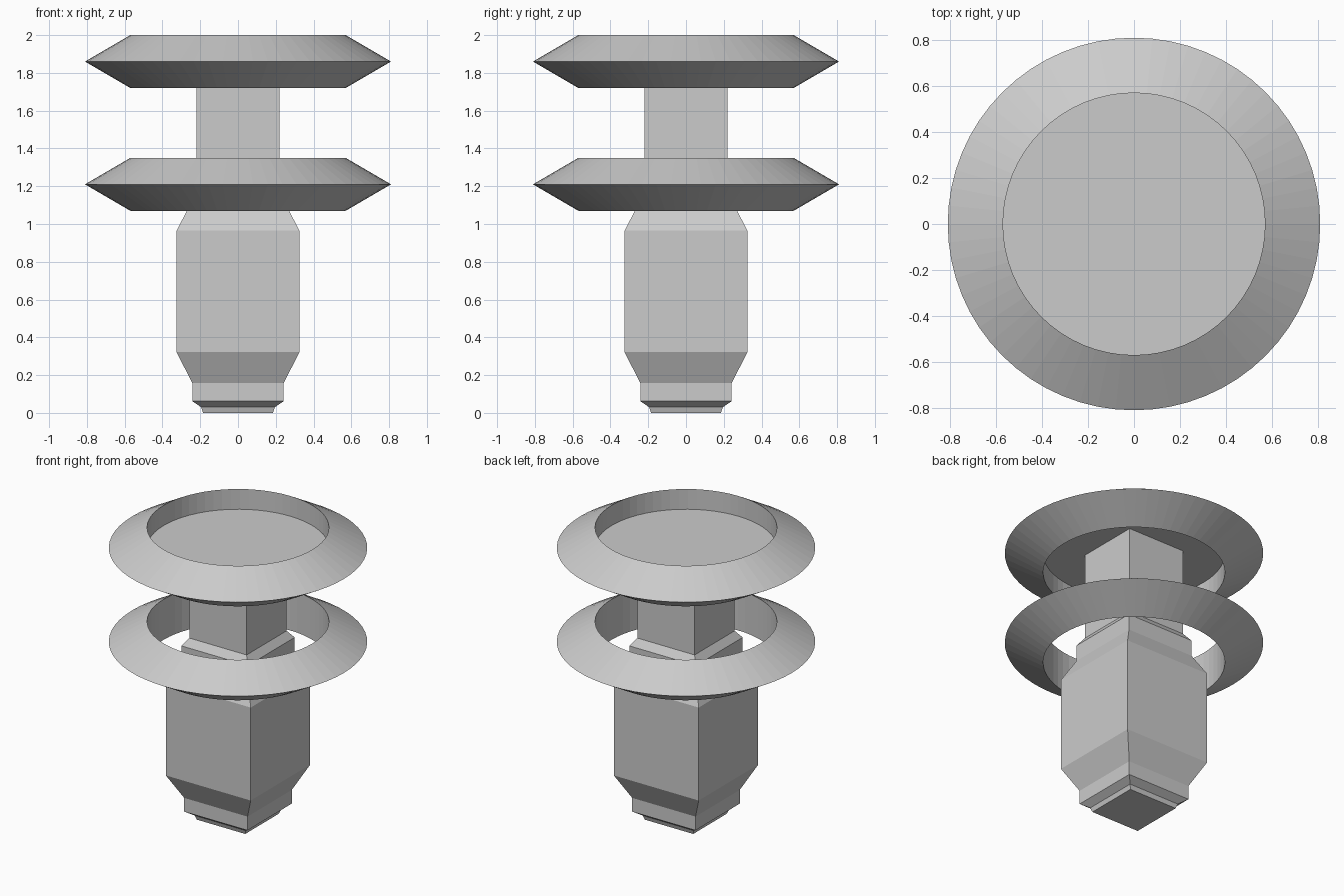
import bpy, bmesh
from math import cos, sin, pi, sqrt

cube = bpy.data.objects.get("Cube")
if cube:
    bpy.data.objects.remove(cube)

# One plain grey for everything
grey = bpy.data.materials.new("plain_grey")
grey.use_nodes = True
colour = (0.6, 0.6, 0.6, 1)
grey.diffuse_color = colour
grey.node_tree.nodes["Principled BSDF"].inputs["Base Color"].default_value = colour

SEGMENTS = 64


def loft(name, profile, sides, turn=0, closed=False, cap_start=False):
    """Sweep (radius, z) points round the z axis, flat shaded."""
    bm = bmesh.new()
    rings = [[bm.verts.new((r * cos(turn + 2 * pi * i / sides),
                            r * sin(turn + 2 * pi * i / sides), z))
              for i in range(sides)] for r, z in profile]
    pairs = list(zip(rings, rings[1:]))
    if closed:
        pairs.append((rings[-1], rings[0]))
    for low, high in pairs:
        for i in range(sides):
            j = (i + 1) % sides
            bm.faces.new((low[i], low[j], high[j], high[i]))
    if cap_start:
        bm.faces.new(rings[0][::-1])
    if closed:
        bmesh.ops.recalc_face_normals(bm, faces=bm.faces)
    mesh = bpy.data.meshes.new(name)
    bm.to_mesh(mesh)
    bm.free()
    mesh.materials.append(grey)
    obj = bpy.data.objects.new(name, mesh)
    bpy.context.collection.objects.link(obj)
    return obj


# Square stem: foot, chamfered body, neck and upper shaft (half width, height)
stem = [(0.185, 0), (0.195, 0.03), (0.242, 0.062), (0.242, 0.157),
        (0.325, 0.322), (0.325, 0.965), (0.255, 1.10), (0.255, 1.21),
        (0.219, 1.26), (0.219, 1.86)]
loft("square_stem", [(w * sqrt(2), z) for w, z in stem], 4, pi / 4, cap_start=True)

# Two bevelled rings with straight inner walls
for name, z in (("lower_ring", 1.21), ("upper_ring", 1.86)):
    loft(name, [(0.57, z - 0.14), (0.81, z), (0.57, z + 0.14)], SEGMENTS, closed=True)

# Thin disc across the middle of the upper ring
loft("head_disc", [(0.57, 1.86)], SEGMENTS, cap_start=True).data.flip_normals()
